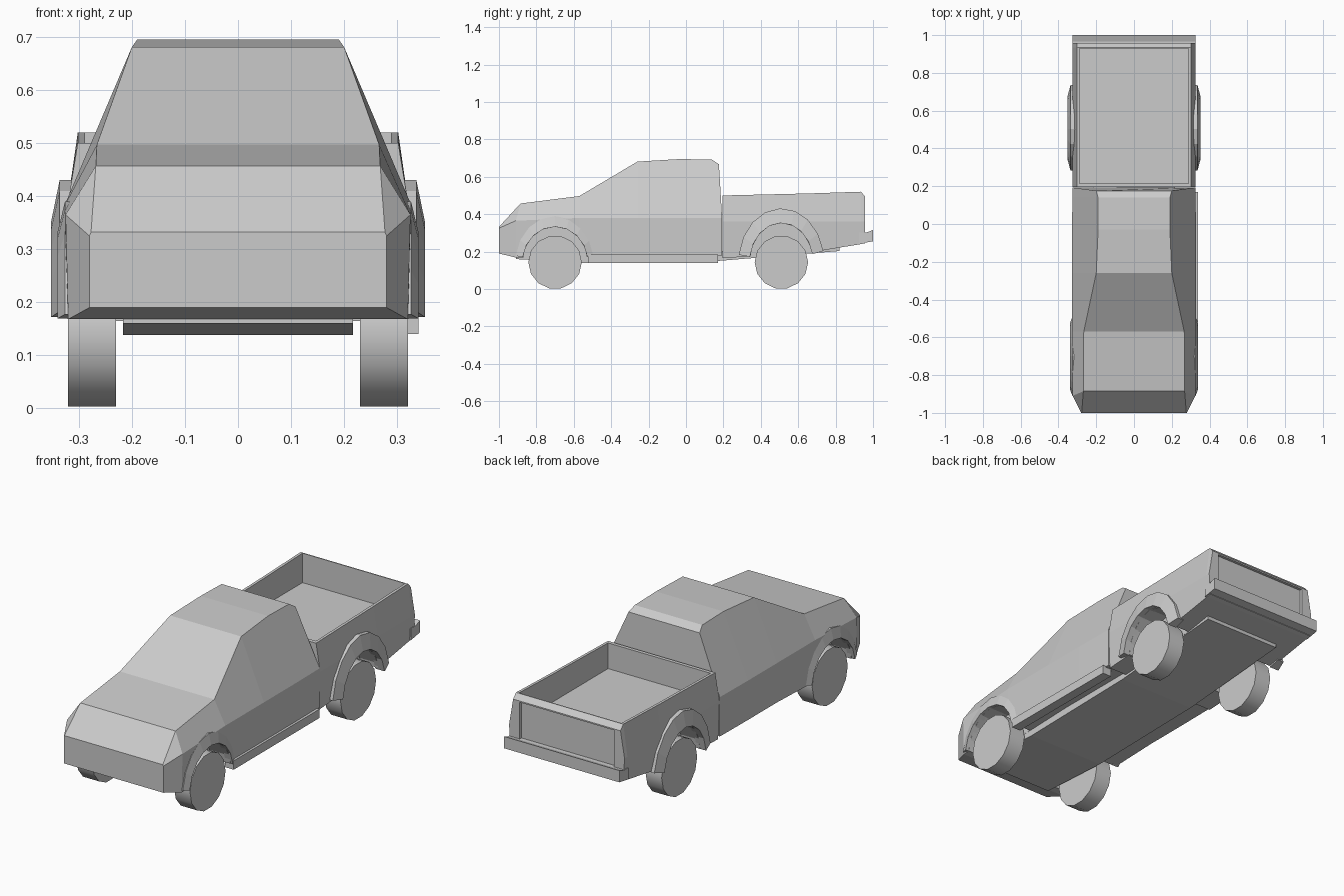
import bpy, bmesh, math
from mathutils import Matrix

if "Cube" in bpy.data.objects:
    bpy.data.objects.remove(bpy.data.objects["Cube"])

FRONT_Y, REAR_Y, AXLE_Z = -0.70, 0.51, 0.143


def finish(name, bm):
    bmesh.ops.recalc_face_normals(bm, faces=bm.faces)
    mesh = bpy.data.meshes.new(name)
    bm.to_mesh(mesh)
    bm.free()
    ob = bpy.data.objects.new(name, mesh)
    bpy.context.collection.objects.link(ob)
    return ob


def loft(name, rings):
    """Skin a row of equal-length closed rings and cap both ends."""
    bm = bmesh.new()
    rows = [[bm.verts.new(p) for p in ring] for ring in rings]
    n = len(rows[0])
    for a, b in zip(rows, rows[1:]):
        for i in range(n):
            j = (i + 1) % n
            bm.faces.new((a[i], a[j], b[j], b[i]))
    bm.faces.new(rows[0])
    bm.faces.new(rows[-1])
    return finish(name, bm)


def mirrored(half):
    return half + [(-x, y, z) for x, y, z in reversed(half)]


def prism(name, profile, x0, x1):
    """Extrude a (y, z) profile along x."""
    return loft(name, [[(x, y, z) for y, z in profile] for x in (x0, x1)])


def box(name, x0, x1, y0, y1, z0, z1):
    return prism(name, [(y0, z0), (y1, z0), (y1, z1), (y0, z1)], x0, x1)


def cut(ob, cutter):
    mod = ob.modifiers.new("cut", 'BOOLEAN')
    mod.operation = 'DIFFERENCE'
    mod.solver = 'EXACT'
    mod.object = cutter
    cutter.hide_render = True
    cutter.hide_set(True)


# Cab and hood: (y_low, x_low, z_bottom, x_belt, z_belt, y_top, x_top, z_top)
cab_stations = [
    (-1.00, 0.28, 0.19, 0.28, 0.325, -1.00, 0.277, 0.332),
    (-0.91, 0.32, 0.168, 0.325, 0.365, -0.885, 0.268, 0.457),
    (-0.57, 0.328, 0.17, 0.328, 0.38, -0.57, 0.266, 0.497),
    (-0.26, 0.328, 0.18, 0.328, 0.38, -0.26, 0.20, 0.681),
    (-0.03, 0.328, 0.18, 0.328, 0.38, -0.03, 0.19, 0.695),
    (0.14, 0.326, 0.18, 0.326, 0.38, 0.14, 0.19, 0.691),
    (0.193, 0.325, 0.18, 0.325, 0.38, 0.176, 0.20, 0.667),
]
cab = loft("cab_and_hood", [
    mirrored([(xl, y, zb), (xm, y, zm), (xt, yt, zt)])
    for y, xl, zb, xm, zm, yt, xt, zt in cab_stations])

# Cargo bed: (y, z_bottom, z_top)
bed_stations = [(0.196, 0.165, 0.50), (0.66, 0.195, 0.511),
                (0.935, 0.24, 0.52), (0.958, 0.245, 0.495)]
bed = loft("cargo_bed", [
    mirrored([(0.318, y, zb), (0.325, y, 0.36), (0.302, y, zt)])
    for y, zb, zt in bed_stations])
cut(bed, box("bed_cavity_cutter", -0.288, 0.288, 0.215, 0.93, 0.37, 0.60))
cut(bed, box("tailgate_recess_cutter", -0.265, 0.265, 0.944, 1.0, 0.27, 0.488))

# Wheel arches: opening cutter plus raised flare, for each wheel
def arch_points(yc, ry, rz, a0, a1, n):
    angles = [math.radians(a0 + (a1 - a0) * i / n) for i in range(n + 1)]
    return [(yc + ry * math.cos(a), AXLE_Z + rz * math.sin(a)) for a in angles]


def wheel_corner(label, body, yc, inner, outer, x_out, lip, angles):
    for side, s in (("right", 1), ("left", -1)):
        opening = arch_points(yc, *inner, 0, 180, 8)
        opening += [(yc - inner[0], 0.05), (yc + inner[0], 0.05)]
        cut(body, prism(f"{label}_{side}_arch_cutter", opening, s * 0.218, s * 0.40))
        # flare band around the opening
        ins = arch_points(yc, *inner, *angles, 8)
        outs = arch_points(yc, *outer, *angles, 8)
        loft(f"{label}_{side}_flare", [
            [(s * 0.30, *i), (s * x_out, *i), (s * (x_out - lip), *o), (s * 0.30, *o)]
            for i, o in zip(ins, outs)])
        # wheel
        bm = bmesh.new()
        bmesh.ops.create_cone(bm, cap_ends=True, segments=14, radius1=0.143,
                              radius2=0.143, depth=0.09)
        bmesh.ops.transform(bm, verts=bm.verts, matrix=Matrix.Translation(
            (s * 0.275, yc, AXLE_Z)) @ Matrix.Rotation(math.pi / 2, 4, 'Y'))
        wheel = finish(f"{label}_{side}_wheel", bm)
        bpy.ops.object.select_all(action='DESELECT')
        wheel.select_set(True)
        bpy.context.view_layer.objects.active = wheel
        bpy.ops.object.shade_smooth_by_angle(angle=math.radians(35))


wheel_corner("front", cab, FRONT_Y, (0.175, 0.19), (0.212, 0.247), 0.340, 0.014, (8, 172))
wheel_corner("rear", bed, REAR_Y, (0.17, 0.21), (0.23, 0.288), 0.352, 0.016, (12, 172))

# Underbody slab
prism("underbody", [(-0.91, 0.20), (-0.91, 0.16), (-0.52, 0.138), (0.17, 0.15),
                    (0.82, 0.203), (0.82, 0.26), (0.17, 0.20)], -0.217, 0.217)

# Running board, right side only
box("running_board", 0.29, 0.34, -0.52, 0.17, 0.14, 0.185)

# Rear bumper
prism("rear_bumper", [(0.925, 0.242), (1.0, 0.255), (1.0, 0.315), (0.965, 0.302),
                      (0.925, 0.302)], -0.325, 0.325)
